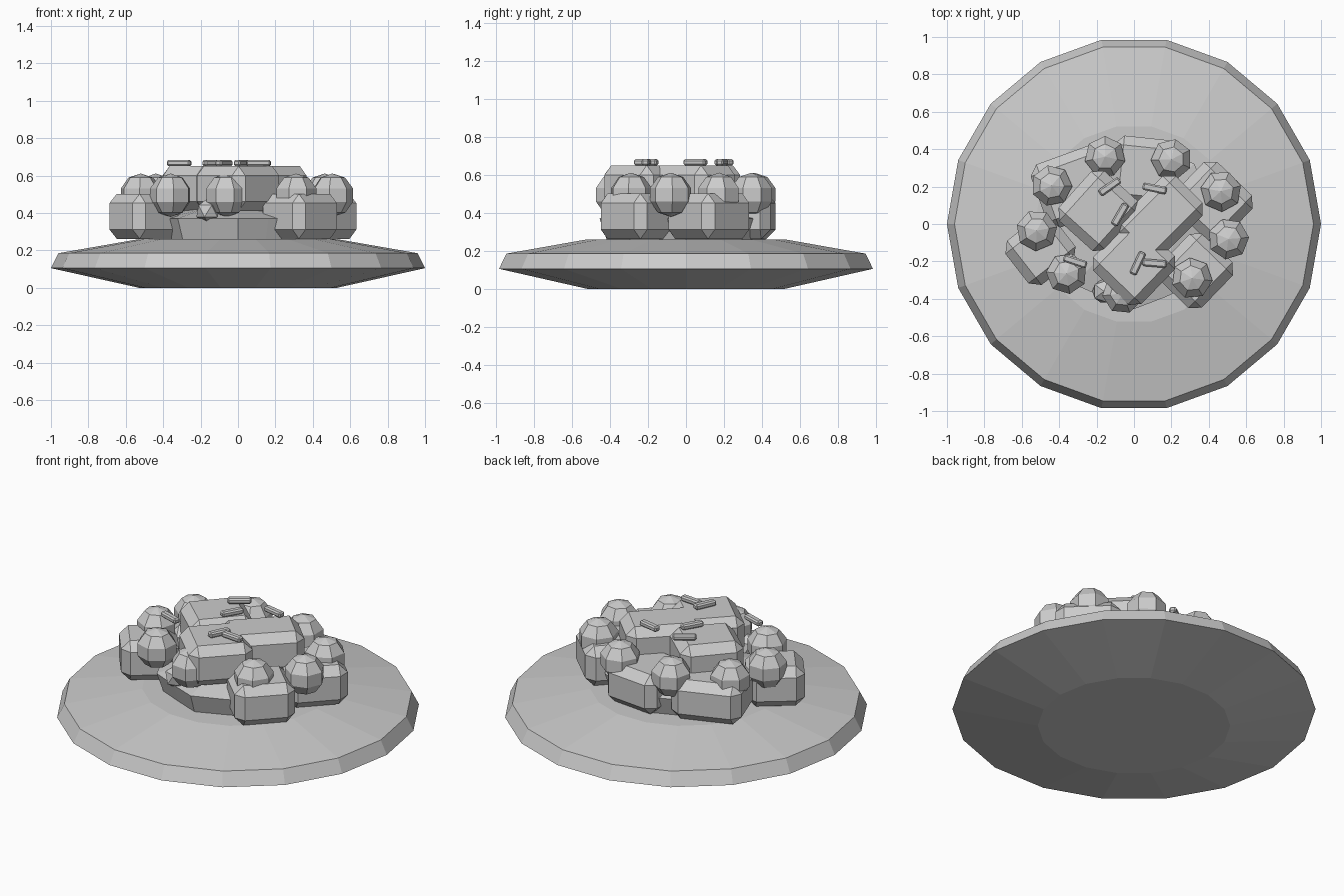
import bpy, bmesh
from math import cos, sin, pi, radians

if "Cube" in bpy.data.objects:
    bpy.data.objects.remove(bpy.data.objects["Cube"])

grey = bpy.data.materials.new("plain grey")
grey.use_nodes = True
grey.diffuse_color = (0.6, 0.6, 0.6, 1)
grey.node_tree.nodes["Principled BSDF"].inputs["Base Color"].default_value = grey.diffuse_color


def finish(name, bm, loc=(0, 0, 0), turn=0):
    mesh = bpy.data.meshes.new(name)
    bmesh.ops.recalc_face_normals(bm, faces=bm.faces)
    bm.to_mesh(mesh)
    bm.free()
    mesh.materials.append(grey)
    ob = bpy.data.objects.new(name, mesh)
    ob.location = loc
    ob.rotation_euler.z = radians(turn)
    bpy.context.collection.objects.link(ob)
    return ob


def lathe(name, profile, sides, ripple=0.0):
    """Stack rings of (radius, height) and cap both ends."""
    bm = bmesh.new()
    rings = []
    for r, z in profile:
        rings.append([bm.verts.new(((r + ripple * (-1) ** i) * cos(2 * pi * i / sides),
                                    (r + ripple * (-1) ** i) * sin(2 * pi * i / sides), z))
                      for i in range(sides)])
    for low, high in zip(rings, rings[1:]):
        for i in range(sides):
            j = (i + 1) % sides
            bm.faces.new((low[i], low[j], high[j], high[i]))
    bm.faces.new(rings[0])
    bm.faces.new(rings[-1])
    return finish(name, bm)


def block(name, x, y, z, size, turn, bevel):
    """Box with chamfered edges, z being its underside."""
    bm = bmesh.new()
    bmesh.ops.create_cube(bm, size=1)
    bmesh.ops.scale(bm, vec=size, verts=bm.verts)
    bmesh.ops.bevel(bm, geom=bm.edges[:], offset=bevel, segments=1, affect='EDGES')
    return finish(name, bm, (x, y, z + size[2] / 2), turn)


# Plate and the flared leaf bed on it
lathe("plate", [(0.53, 0), (1, 0.105), (0.96, 0.185), (0.53, 0.26)], 18)
lathe("leaf_bed", [(0.40, 0.25), (0.44, 0.37), (0.25, 0.42)], 16, 0.015)

# Lower layer of chunks: x, y, length, width, turn
lower = [(-0.50, -0.14, 0.30, 0.32, -52), (0.33, -0.25, 0.34, 0.32, 46),
         (0.42, 0.12, 0.34, 0.36, 46), (0.06, 0.28, 0.36, 0.36, -6),
         (-0.32, 0.20, 0.40, 0.36, 20)]
for i, (x, y, a, b, t) in enumerate(lower):
    block(f"lower_chunk_{i + 1}", x, y, 0.262, (a, b, 0.24), t, 0.05)

# Upper layer of chunks
upper = [(0.00, -0.21, 0.36, 0.36, 46), (0.14, 0.03, 0.44, 0.30, 45), (-0.19, 0.07, 0.34, 0.36, -42)]
for i, (x, y, a, b, t) in enumerate(upper):
    block(f"upper_chunk_{i + 1}", x, y, 0.41, (a, b, 0.24), t, 0.05)

# Ring of round pieces
balls = [(-0.155, 0.36), (0.20, 0.345), (0.465, 0.175), (0.505, -0.08), (0.31, -0.29),
         (-0.06, -0.37), (-0.36, -0.265), (-0.52, -0.035), (-0.44, 0.205)]
for i, (x, y) in enumerate(balls):
    bm = bmesh.new()
    bmesh.ops.create_uvsphere(bm, u_segments=7, v_segments=5, radius=0.116)
    finish(f"round_piece_{i + 1}", bm, (x, y, 0.495), i * 40)

# Thin sliced strips on top
strips = [(-0.13, 0.20, 35), (0.11, 0.19, -12), (-0.075, 0.05, 60),
          (0.02, -0.21, 65), (0.11, -0.21, -5), (-0.315, -0.20, -18)]
for i, (x, y, t) in enumerate(strips):
    block(f"strip_{i + 1}", x, y, 0.65, (0.13, 0.04, 0.032), t, 0.008)

# Small crumb beside the front chunk
bm = bmesh.new()
bmesh.ops.create_icosphere(bm, subdivisions=1, radius=0.07)
finish("crumb", bm, (-0.16, -0.36, 0.41))
